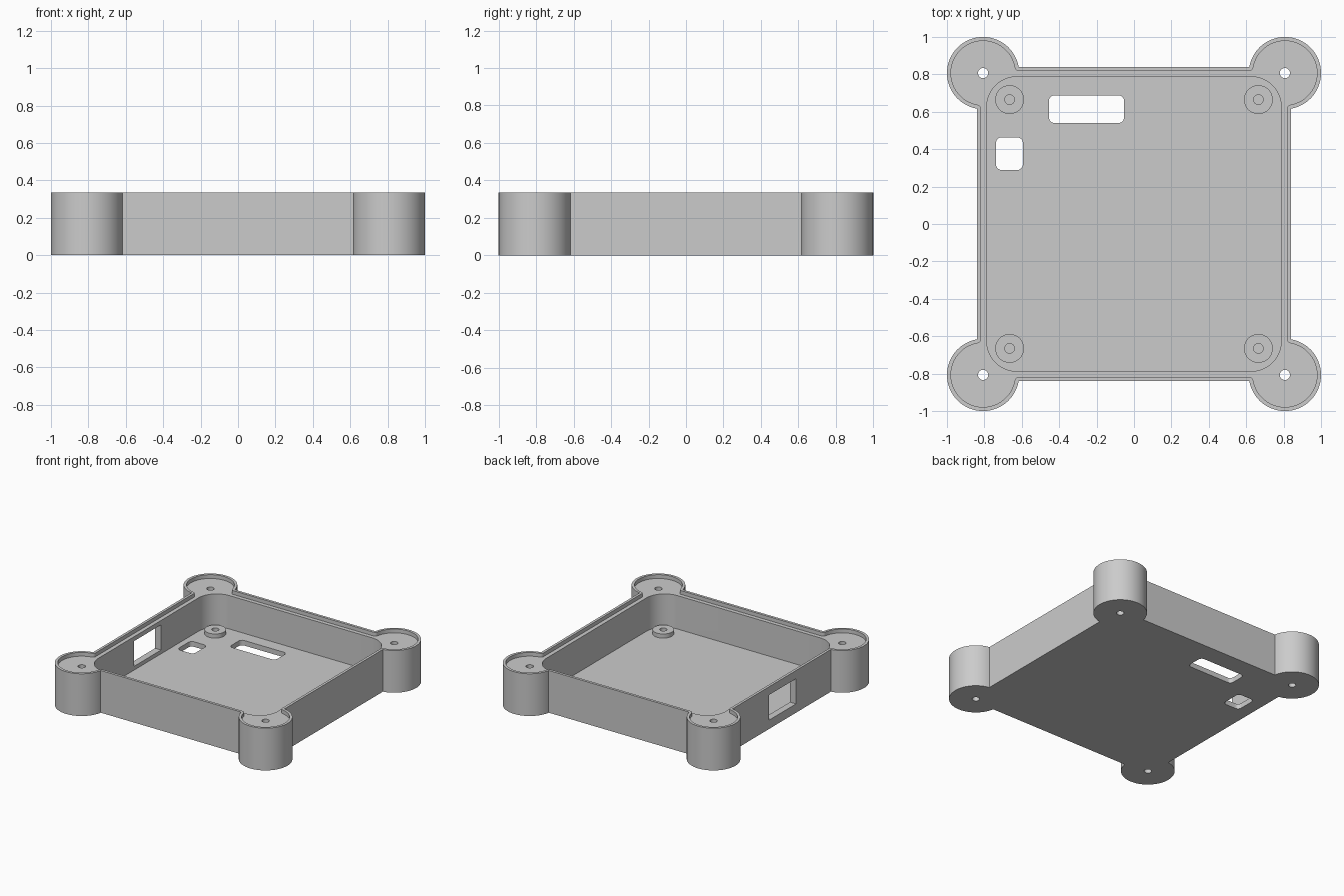
import bpy, bmesh
from math import sin, cos, asin, sqrt, pi

cube = bpy.data.objects.get("Cube")
if cube:
    bpy.data.objects.remove(cube, do_unlink=True)

HEIGHT, SHELF, FLOOR = 0.335, 0.305, 0.04
BOX, POST, POST_R, LIP = 0.84, 0.807, 0.193, 0.021
CAVITY, STANDOFF = 0.787, 0.665

grey = bpy.data.materials.new("plain grey")
grey.use_nodes = True
grey.diffuse_color = (0.6, 0.6, 0.6, 1)
grey.node_tree.nodes["Principled BSDF"].inputs["Base Color"].default_value = (0.6, 0.6, 0.6, 1)


def arc(cx, cy, r, a, b, n):
    return [(cx + r * cos(a + (b - a) * i / n), cy + r * sin(a + (b - a) * i / n))
            for i in range(n + 1)]


def four_way(points):
    """Repeat one corner's points by quarter turns."""
    loop = []
    for _ in range(4):
        loop += points
        points = [(-y, x) for x, y in points]
    return loop


def outline(inset):
    """Square with a round post at each corner, offset inward."""
    tilt = asin((BOX - POST) / POST_R)
    a, b = tilt - pi / 2, pi - tilt
    points = arc(POST, POST, POST_R - inset, a, b, 48)
    if inset:
        # rounded joint between the post and the straight wall
        joint = arc(BOX, POST - sqrt(POST_R ** 2 - (BOX - POST) ** 2), inset, pi, a + pi, 6)[:-1]
        points = joint + points + [(y, x) for x, y in reversed(joint)]
    return four_way(points)


def rounded(x0, x1, y0, y1, r, n=6):
    return (arc(x1 - r, y1 - r, r, 0, pi / 2, n) + arc(x0 + r, y1 - r, r, pi / 2, pi, n)
            + arc(x0 + r, y0 + r, r, pi, 1.5 * pi, n) + arc(x1 - r, y0 + r, r, 1.5 * pi, 2 * pi, n))


def circle(x, y, r, n=32):
    return arc(x, y, r, 0, 2 * pi, n)[:-1]


def prism(name, points, z0, z1):
    bm = bmesh.new()
    face = bm.faces.new([bm.verts.new((x, y, z0)) for x, y in points])
    top = bmesh.ops.extrude_face_region(bm, geom=[face])["geom"]
    bmesh.ops.translate(bm, vec=(0, 0, z1 - z0),
                        verts=[v for v in top if isinstance(v, bmesh.types.BMVert)])
    if not any(len(f.verts) == len(points) and abs(f.calc_center_median().z - z0) < 1e-5
               for f in bm.faces):
        bm.faces.new([v for v in bm.verts if abs(v.co.z - z0) < 1e-5])
    bmesh.ops.recalc_face_normals(bm, faces=bm.faces[:])
    mesh = bpy.data.meshes.new(name)
    bm.to_mesh(mesh)
    bm.free()
    mesh.materials.append(grey)
    ob = bpy.data.objects.new(name, mesh)
    bpy.context.collection.objects.link(ob)
    return ob


def carve(ob, cutters):
    """Subtract the cutters, bake the result and discard them."""
    for c in cutters:
        c.hide_render = True
        mod = ob.modifiers.new("cut", 'BOOLEAN')
        mod.operation, mod.solver, mod.object = 'DIFFERENCE', 'EXACT', c
    bpy.context.view_layer.update()
    baked = bpy.data.meshes.new_from_object(
        ob.evaluated_get(bpy.context.evaluated_depsgraph_get()))
    ob.modifiers.clear()
    ob.data = baked
    for c in cutters:
        bpy.data.objects.remove(c, do_unlink=True)
    bpy.ops.object.select_all(action='DESELECT')
    ob.select_set(True)
    bpy.context.view_layer.objects.active = ob
    bpy.ops.object.shade_smooth_by_angle()


corners = [(sx, sy) for sx in (-1, 1) for sy in (-1, 1)]

# Enclosure: lid recess, cavity, screw holes, floor slots and side window
case = prism("enclosure", outline(0), 0, HEIGHT)
cuts = [
    prism("lid_recess", outline(LIP), SHELF, HEIGHT + 0.1),
    prism("cavity", rounded(-CAVITY, CAVITY, -CAVITY, CAVITY, 0.16, 16), FLOOR, HEIGHT + 0.1),
    prism("wide_slot", rounded(-0.455, -0.053, 0.54, 0.688, 0.03), -0.1, 0.1),
    prism("small_slot", rounded(-0.738, -0.594, 0.289, 0.463, 0.03), -0.1, 0.1),
    prism("side_window", [(-0.9, -0.18), (-0.7, -0.18), (-0.7, 0.16), (-0.9, 0.16)], 0.07, 0.27),
]
cuts += [prism("screw_hole", circle(sx * POST, sy * POST, 0.027), -0.1, 0.5) for sx, sy in corners]
carve(case, cuts)

# Board standoffs with blind holes
for sx, sy in corners:
    x, y = sx * STANDOFF, sy * STANDOFF
    post = prism("standoff", circle(x, y, 0.077, 40), FLOOR - 0.005, 0.073)
    carve(post, [prism("pilot_hole", circle(x, y, 0.026), 0, 0.1)])
